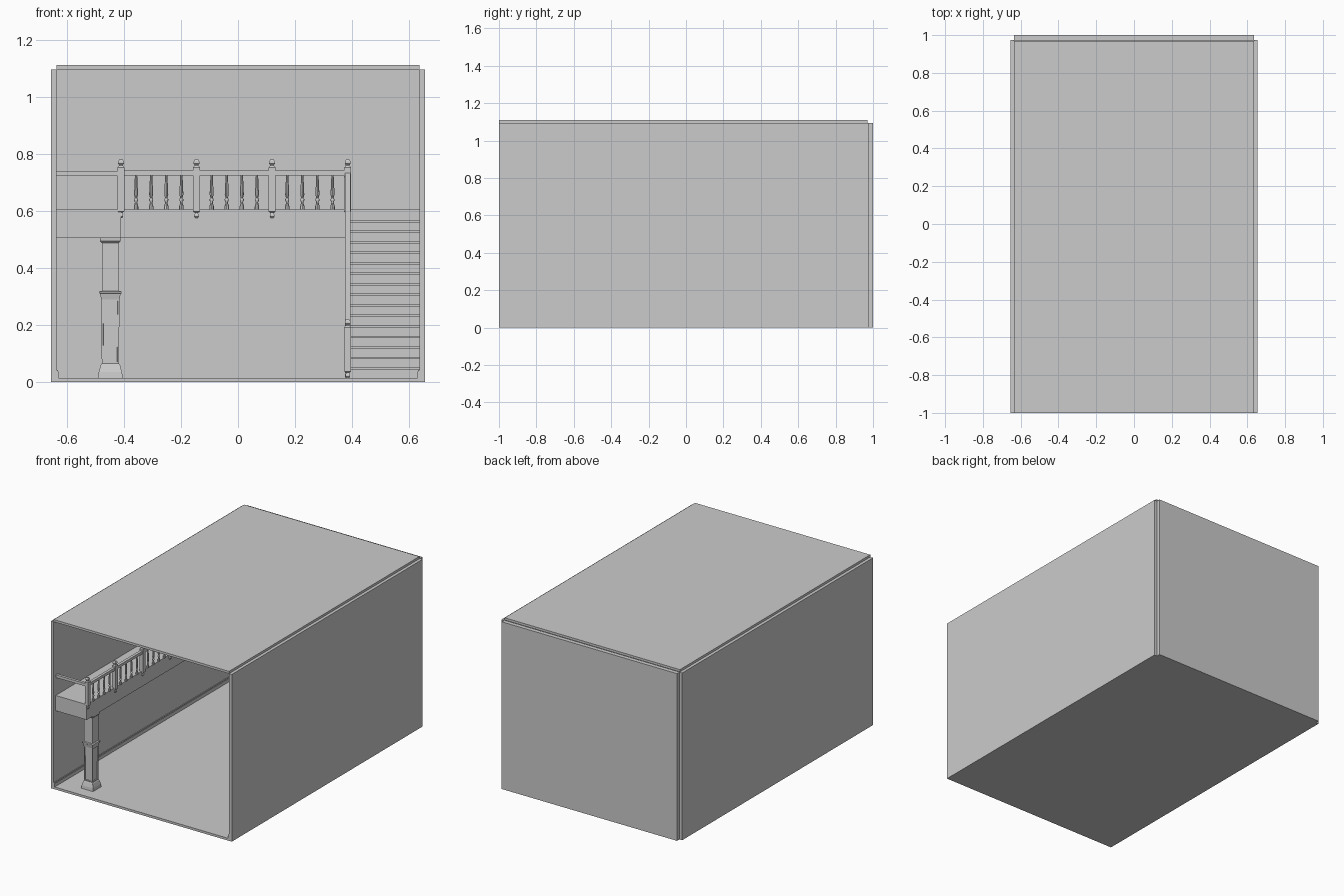
import bpy, bmesh, math

if "Cube" in bpy.data.objects:
    bpy.data.objects.remove(bpy.data.objects["Cube"])

XE, YB = -0.41, 0.73          # balustrade lines: side gallery (x) and rear gallery (y)
F, T = 0.015, 0.605           # floor top, gallery top
Y0 = -0.97                    # front end of gallery


def finish(name, bm, smooth=False):
    bmesh.ops.recalc_face_normals(bm, faces=bm.faces)
    me = bpy.data.meshes.new(name)
    bm.to_mesh(me)
    bm.free()
    ob = bpy.data.objects.new(name, me)
    bpy.context.collection.objects.link(ob)
    if smooth:
        bpy.context.view_layer.objects.active = ob
        ob.select_set(True)
        bpy.ops.object.shade_smooth_by_angle(angle=math.radians(40))
        ob.select_set(False)
    return ob


def box(name, x, y, z):
    bm = bmesh.new()
    bmesh.ops.create_cube(bm, size=1)
    for v in bm.verts:
        v.co = [a[0] + (c + 0.5) * (a[1] - a[0]) for c, a in zip(v.co, (x, y, z))]
    return finish(name, bm)


def prism(name, pts, x0, x1):
    """Extrude a (y, z) outline along x."""
    bm = bmesh.new()
    f = bm.faces.new([bm.verts.new((x0, y, z)) for y, z in pts])
    g = bmesh.ops.extrude_face_region(bm, geom=[f])
    for v in g["geom"]:
        if isinstance(v, bmesh.types.BMVert):
            v.co.x = x1
    return finish(name, bm)


def turned(name, prof, segs, panel=None, smooth=False):
    """Stack rings from (radius, z); 4 segments gives a square post, radius = half width."""
    bm = bmesh.new()
    k, off = (math.sqrt(2), math.pi / 4) if segs == 4 else (1, 0)
    rings = [[bm.verts.new((r * k * math.cos(off + math.tau * i / segs),
                            r * k * math.sin(off + math.tau * i / segs), z))
              for i in range(segs)] for r, z in prof]
    panels = []
    for n, (a, b) in enumerate(zip(rings, rings[1:])):
        for i in range(segs):
            j = (i + 1) % segs
            f = bm.faces.new((a[i], a[j], b[j], b[i]))
            if n == panel:
                panels.append(f)
    bm.faces.new(rings[0][::-1])
    bm.faces.new(rings[-1])
    bmesh.ops.recalc_face_normals(bm, faces=bm.faces)
    if panels:
        bmesh.ops.inset_individual(bm, faces=panels, thickness=0.008, depth=0)
        bmesh.ops.inset_individual(bm, faces=panels, thickness=0.001, depth=-0.005)
    return finish(name, bm, smooth)


def place(master, name, spots):
    """First spot moves the master, the rest are linked copies; spot = (x, y, z, z scale)."""
    for n, (x, y, z, s) in enumerate(spots):
        ob = master
        if n:
            ob = bpy.data.objects.new(name, master.data)
            bpy.context.collection.objects.link(ob)
        ob.location, ob.scale = (x, y, z), (1, 1, s)


# room shell
box("floor", (-0.655, 0.655), (-1, 0.975), (0, F))
box("ceiling", (-0.635, 0.635), (-1, 0.97), (1.095, 1.11))
box("back_wall", (-0.635, 0.635), (0.972, 1), (0, 1.095))
for s, side in ((-1, "left"), (1, "right")):
    box(side + "_wall", sorted((s * 0.635, s * 0.655)), (-1, 0.975), (0, 1.095))
    # stepped skirting board
    box(side + "_skirting", sorted((s * 0.635, s * 0.628)), (-1, 0.972), (F, 0.037))
    box(side + "_skirting_lip", sorted((s * 0.635, s * 0.631)), (-1, 0.972), (0.037, 0.043))
box("back_skirting", (-0.635, 0.635), (0.965, 0.972), (F, 0.037))
box("back_skirting_lip", (-0.635, 0.635), (0.968, 0.972), (0.037, 0.043))

# L-shaped gallery
box("side_gallery", (-0.635, XE), (-0.98, YB), (0.505, T))
box("rear_gallery", (-0.635, 0.635), (YB, 0.972), (0.505, T))

# panelled square columns
column = turned("column", [(0.043, F), (0.041, 0.035), (0.034, 0.06), (0.030, 0.065),
                           (0.032, 0.29), (0.036, 0.31), (0.039, 0.312), (0.039, 0.318),
                           (0.030, 0.32), (0.030, 0.488), (0.036, 0.494), (0.037, 0.505)],
                4, panel=3)
place(column, "column", [(-0.447, -0.88, 0, 1), (-0.447, YB + 0.06, 0, 1)])

# staircase with nosed treads
N, GO = 15, 0.05
RISE = (T - F) / (N + 1)
ys = YB - N * GO
pts = [(ys, F)]
for i in range(N):
    y, z = ys + i * GO, F + (i + 1) * RISE
    pts += [(y, z - 0.008), (y - 0.006, z - 0.008), (y - 0.006, z), (y + GO, z)]
pts += [(YB, 0.505), (ys + 0.07, F)]
prism("staircase", pts, 0.375, 0.635)

# balustrade posts with finial and drop
XS, DROP = 0.384, 0.56
bx = [XE + i * (XS - XE) / 3 for i in range(4)]
by = [Y0 + i * (YB - Y0) / 6 for i in range(7)]
post = turned("post", [(0.004, 0.575), (0.008, 0.580), (0.008, 0.586), (0.006, 0.590), (0.006, 0.594),
                       (0.012, 0.598), (0.012, 0.752), (0.007, 0.758), (0.007, 0.761),
                       (0.010, 0.765), (0.010, 0.773), (0.006, 0.780)], 4)
place(post, "post", [(XE, y, 0, 1) for y in by] + [(x, YB, 0, 1) for x in bx[1:]]
      + [(XS, ys - 0.01, -DROP, 1)])

# handrails
box("side_handrail", (XE - 0.009, XE + 0.009), (Y0, YB), (0.724, 0.742))
box("rear_handrail", (XE, XS), (YB - 0.009, YB + 0.009), (0.724, 0.742))
box("front_handrail", (-0.635, XE), (Y0 - 0.009, Y0 + 0.009), (0.722, 0.740))
yl = ys - 0.01
prism("stair_handrail", [(yl, 0.722 - DROP), (YB, 0.722), (YB, 0.742), (yl, 0.742 - DROP)],
      XS - 0.01, XS + 0.01)

# turned balusters, unit height from 0 to 0.12
H = 0.12
bal = turned("baluster", [(0.008, 0), (0.008, 0.010), (0.005, 0.020), (0.004, 0.026), (0.007, 0.031),
                          (0.007, 0.036), (0.004, 0.040), (0.007, 0.052), (0.006, 0.075),
                          (0.004, H)], 8, smooth=True)
spots = []
for a, b in zip(by, by[1:]):
    spots += [(XE, a + (b - a) * k / 5, T, 1) for k in range(1, 5)]
for a, b in zip(bx, bx[1:]):
    spots += [(a + (b - a) * k / 5, YB, T, 1) for k in range(1, 5)]
for i in range(N):
    y, z = ys + (i + 0.5) * GO, F + (i + 1) * RISE
    rail = 0.726 - DROP + DROP * (y - yl) / (YB - yl)
    spots.append((XS, y, z, (rail - z) / H))
place(bal, "baluster", spots)
